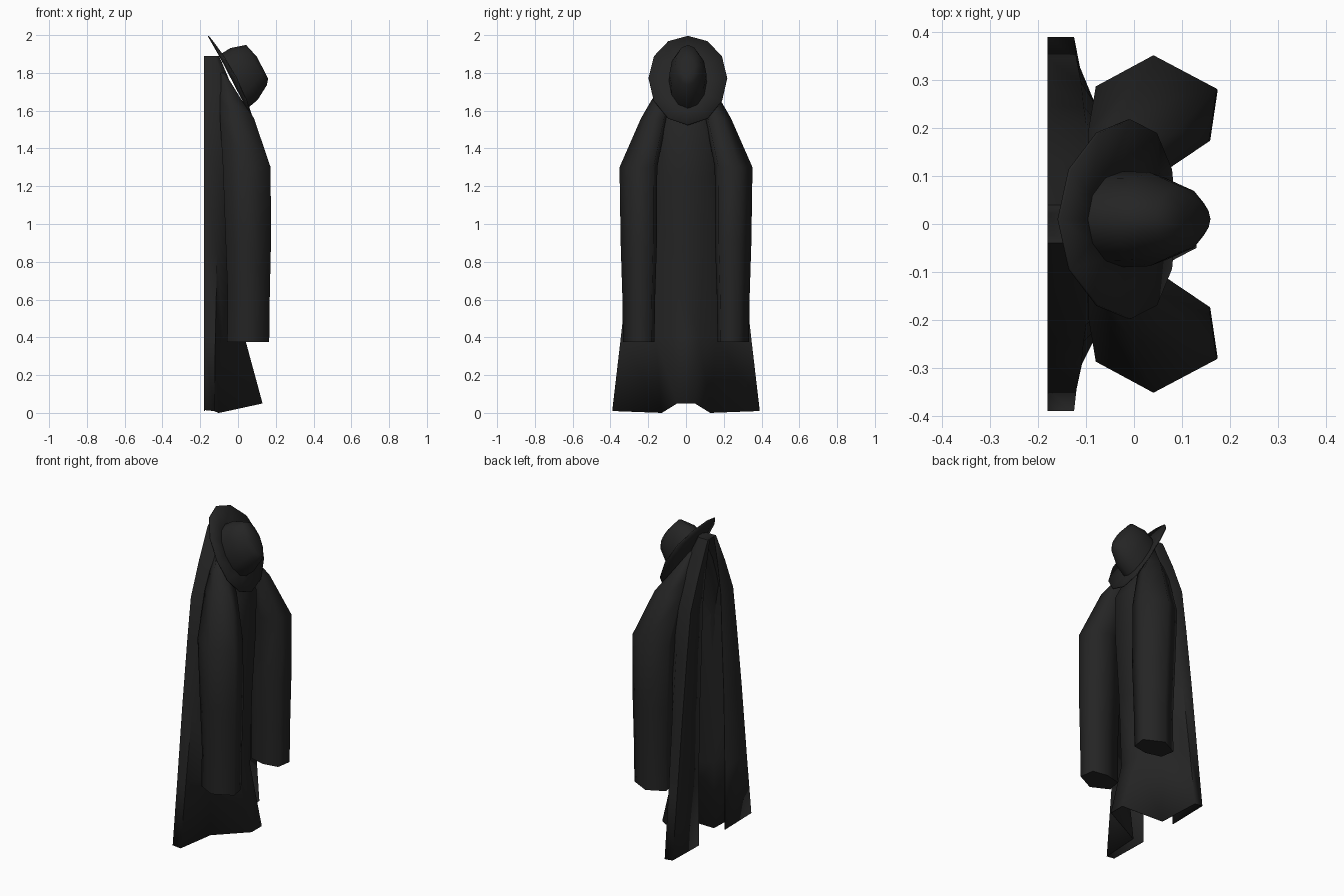
import bpy, bmesh, math
from mathutils import Vector

cube = bpy.data.objects.get("Cube")
if cube:
    bpy.data.objects.remove(cube, do_unlink=True)


def make_material(name, colour):
    mat = bpy.data.materials.new(name)
    mat.use_nodes = True
    mat.diffuse_color = colour
    mat.node_tree.nodes["Principled BSDF"].inputs["Base Color"].default_value = colour
    return mat


black = make_material("black cloth", (0.018, 0.018, 0.018, 1))


def loft(name, rings, closed=True, cap_start=False, cap_end=False, angle=60):
    """Skin a list of equal-length point rings."""
    bm = bmesh.new()
    rows = [[bm.verts.new(p) for p in ring] for ring in rings]
    n = len(rows[0])
    for low, high in zip(rows, rows[1:]):
        for i in range(n if closed else n - 1):
            j = (i + 1) % n
            bm.faces.new((low[i], low[j], high[j], high[i]))
    if cap_start:
        bm.faces.new(rows[0][::-1])
    if cap_end:
        bm.faces.new(rows[-1])
    bmesh.ops.recalc_face_normals(bm, faces=bm.faces)
    mesh = bpy.data.meshes.new(name)
    bm.to_mesh(mesh)
    bm.free()
    obj = bpy.data.objects.new(name, mesh)
    bpy.context.collection.objects.link(obj)
    mesh.materials.append(black)
    bpy.ops.object.select_all(action="DESELECT")
    obj.select_set(True)
    bpy.context.view_layer.objects.active = obj
    bpy.ops.object.shade_smooth_by_angle(angle=math.radians(angle))
    return obj


def thicken(obj, amount, offset):
    mod = obj.modifiers.new("Thickness", "SOLIDIFY")
    mod.thickness = amount
    mod.offset = offset


# Coat body: hanging sheet, two flaps flat on the wall side, pleat in front
# z, flap inner y, outer y, side x, fold x, fold y, front x, front y
BACK = -0.18
coat_sections = [
    (0.0, 0.13, 0.39, -0.125, -0.10, 0.13, 0.13, 0.05),
    (0.40, 0.13, 0.345, -0.12, -0.08, 0.16, 0.035, 0.07),
    (0.85, 0.12, 0.295, -0.11, -0.05, 0.175, 0.035, 0.09),
    (1.25, 0.10, 0.245, -0.105, -0.03, 0.17, 0.055, 0.10),
    (1.50, 0.09, 0.21, -0.10, -0.02, 0.15, 0.065, 0.09),
    (1.70, 0.06, 0.13, -0.10, -0.05, 0.10, -0.02, 0.05),
    (1.89, 0.02, 0.04, -0.12, -0.11, 0.035, -0.10, 0.02),
]
rings = []
for k, (z, inner, outer, side, fold_x, fold_y, front_x, front_y) in enumerate(coat_sections):
    hem = 1 if k == 0 else 0
    half = [
        (BACK, inner, z + 0.01 * hem),
        (BACK, outer, z + 0.015 * hem),
        (side, outer, z + 0.01 * hem),
        (fold_x, fold_y, z),
        (front_x, front_y, z + 0.05 * hem),
    ]
    rings.append(half + [(x, -y, h) for x, y, h in reversed(half)])
coat = loft("coat_body", rings, closed=False, cap_end=True)
thicken(coat, 0.004, -1)

# Sleeves: skewed six-sided tubes; z, centre x, half depth, centre y, half width
sleeve_outline = [(1.04, 0.3), (-0.08, 1.0), (-1.1, 0.35),
                  (-0.95, -0.7), (0.0, -1.0), (0.9, -0.8)]
sleeve_sections = [
    (0.375, 0.057, 0.104, 0.25, 0.083),
    (0.62, 0.060, 0.104, 0.25, 0.087),
    (0.90, 0.058, 0.112, 0.25, 0.096),
    (1.30, 0.050, 0.118, 0.252, 0.100),
    (1.56, -0.003, 0.084, 0.17, 0.068),
    (1.66, -0.038, 0.053, 0.125, 0.055),
    (1.80, -0.085, 0.015, 0.05, 0.03),
]
for label, sign in (("left_sleeve", 1), ("right_sleeve", -1)):
    rings = [[(cx + depth * u, sign * (cy + width * v), z) for u, v in sleeve_outline]
             for z, cx, depth, cy, width in sleeve_sections]
    loft(label, rings, cap_start=True, cap_end=True, angle=88)

# Hat: leaning frame, "down" along the brim and "out" along the crown
centre = Vector((-0.03, 0.01, 1.762))
down = Vector((0.46, 0, -0.89)).normalized()
out = Vector((0.89, 0, 0.46)).normalized()
across = Vector((0, 1, 0))


def hat_ring(long, wide, height, curl=0.0, shift=0.0, sides=12):
    ring = []
    for i in range(sides):
        a = 2 * math.pi * i / sides
        h = height + curl * math.sin(a) ** 2
        ring.append(centre + down * (shift + long * math.cos(a))
                    + across * wide * math.sin(a) + out * h)
    return ring


# Brim: ends dip toward the wall, sides curl up
brim = loft("hat_brim", [hat_ring(0.265, 0.208, -0.006, 0.03),
                         hat_ring(0.15, 0.095, 0.0)], cap_end=True)
thicken(brim, 0.006, 0)

# Crown: tapers to a narrow rounded ridge
loft("hat_crown", [
    hat_ring(0.160, 0.10, 0.0, shift=0.01),
    hat_ring(0.155, 0.098, 0.07),
    hat_ring(0.120, 0.068, 0.15, shift=-0.012),
    hat_ring(0.065, 0.035, 0.172, shift=0.015),
], cap_end=True)
